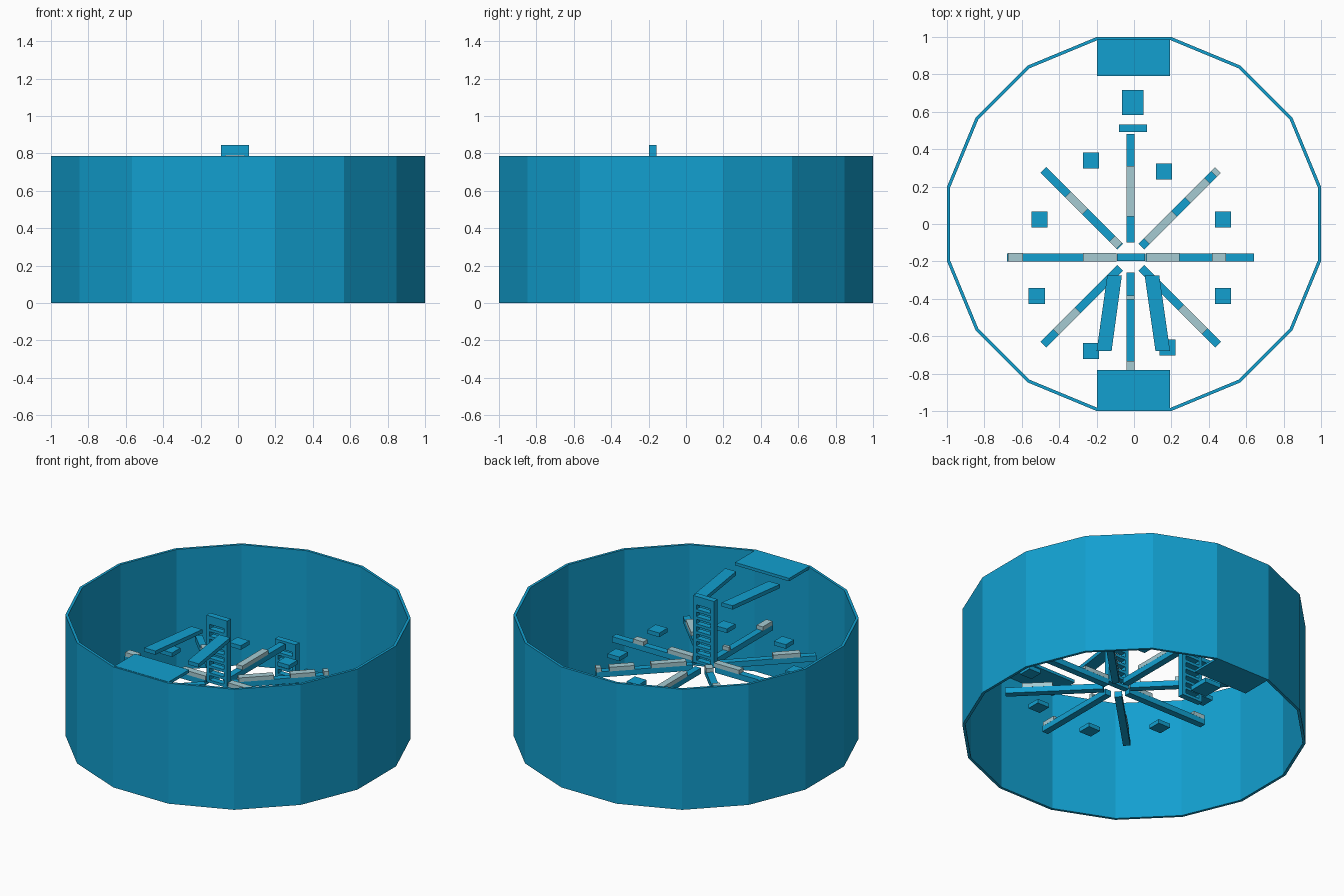
import bpy, bmesh, math
from mathutils import Vector

cube = bpy.data.objects.get("Cube")
if cube:
    bpy.data.objects.remove(cube, do_unlink=True)


def make_material(name, colour):
    mat = bpy.data.materials.new(name)
    mat.use_nodes = True
    mat.diffuse_color = colour
    mat.node_tree.nodes["Principled BSDF"].inputs["Base Color"].default_value = colour
    return mat


blue = make_material("arena_blue", (0.006, 0.35, 0.63, 1))
grey = make_material("pale_grey", (0.38, 0.60, 0.65, 1))


def finish(name, bm, mat):
    bmesh.ops.recalc_face_normals(bm, faces=bm.faces)
    mesh = bpy.data.meshes.new(name)
    bm.to_mesh(mesh)
    bm.free()
    mesh.materials.append(mat)
    obj = bpy.data.objects.new(name, mesh)
    bpy.context.collection.objects.link(obj)
    return obj


def add_prism(bm, outline, z0, z1):
    face = bm.faces.new([bm.verts.new((x, y, z0)) for x, y in outline])
    top = bmesh.ops.extrude_face_region(bm, geom=[face], use_keep_orig=True)["geom"]
    moved = [v for v in top if isinstance(v, bmesh.types.BMVert)]
    bmesh.ops.translate(bm, verts=moved, vec=(0, 0, z1 - z0))


def rect(x0, x1, y0, y1):
    return [(x0, y0), (x1, y0), (x1, y1), (x0, y1)]


def prism(name, outline, z0, z1, mat=blue):
    bm = bmesh.new()
    add_prism(bm, outline, z0, z1)
    return finish(name, bm, mat)


# Sixteen-sided open wall
SIDES, HEIGHT, THICK = 16, 0.785, 0.017
bm = bmesh.new()
rings = []
for apothem, z in ((1, 0), (1, HEIGHT), (1 - THICK, HEIGHT), (1 - THICK, 0)):
    r = apothem / math.cos(math.pi / SIDES)
    angles = [(i + 0.5) * math.tau / SIDES for i in range(SIDES)]
    rings.append([bm.verts.new((r * math.cos(a), r * math.sin(a), z)) for a in angles])
for k, ring in enumerate(rings):
    nxt = rings[(k + 1) % len(rings)]
    for i in range(SIDES):
        j = (i + 1) % SIDES
        bm.faces.new((ring[i], ring[j], nxt[j], nxt[i]))
finish("outer_wall", bm, blue)

# High platform at the front, low platform at the back
prism("front_platform", rect(-0.197, 0.193, -0.99, -0.78), 0.768, 0.787)
prism("back_platform", rect(-0.197, 0.193, 0.79, 0.99), 0, 0.015)

# Two planks leading from the high platform to the tall ladder
prism("right_plank", [(-0.2, -0.68), (-0.12, -0.68), (-0.065, -0.275), (-0.143, -0.275)], 0.762, 0.787)
prism("left_plank", [(0.115, -0.68), (0.193, -0.68), (0.135, -0.275), (0.057, -0.275)], 0.762, 0.787)

# Radial beams, with pale pads given as distances along each one
HUB = Vector((-0.018, -0.178))
pads = {
    "east": [(0.085, 0.26), (0.435, 0.51)],
    "north_east": [(0.12, 0.33), (0.43, 0.58), (0.63, 0.66)],
    "north": [(0.218, 0.488)],
    "north_west": [(0.085, 0.14), (0.345, 0.475)],
    "west": [(0.075, 0.255), (0.575, 0.655)],
    "south_west": [(0.4, 0.565)],
    "south": [(0.205, 0.225), (0.555, 0.655)],
    "south_east": [(0.38, 0.56)],
}


def strip(angle, d0, d1, width):
    along = Vector((math.cos(angle), math.sin(angle)))
    side = Vector((-along.y, along.x)) * width / 2
    near, far = HUB + along * d0, HUB + along * d1
    return [near - side, far - side, far + side, near + side]


for i, (name, spans) in enumerate(pads.items()):
    angle = i * math.tau / 8
    prism(name + "_beam", strip(angle, 0.08, 0.66, 0.043), 0.385, 0.422)
    for n, (d0, d1) in enumerate(spans):
        prism(f"{name}_pad_{n + 1}", strip(angle, d0, d1, 0.044), 0.42, 0.447, grey)

# Small stepping blocks around the beams
blocks = [(-0.23, 0.34), (0.16, 0.28), (-0.505, 0.025), (0.475, 0.025),
          (-0.52, -0.385), (0.475, -0.385), (-0.23, -0.68), (0.18, -0.66)]
for i, (x, y) in enumerate(blocks):
    prism(f"stepping_block_{i + 1}", rect(x - 0.043, x + 0.043, y - 0.043, y + 0.043), 0.403, 0.43)
prism("ladder_step", rect(-0.063, 0.05, 0.583, 0.717), 0.02, 0.05)


# Ladders: two rails, a deep top bar and evenly spaced rungs
def ladder(name, x, y, z0, z1, rungs=8):
    bm = bmesh.new()
    half, rail, depth = 0.075, 0.024, 0.019
    for s in (-1, 1):
        xs = sorted((x + s * half, x + s * (half - rail)))
        add_prism(bm, rect(*xs, y - depth, y + depth), z0, z1)
    inner = rect(x - half + rail, x + half - rail, y - depth, y + depth)
    add_prism(bm, inner, z1 - 0.055, z1)
    pitch = (z1 - 0.055 - z0) / rungs
    for i in range(rungs):
        z = z0 + i * pitch
        add_prism(bm, inner, z, z + 0.018)
    finish(name, bm, blue)


ladder("tall_ladder", -0.015, -0.178, 0.41, 0.845)
ladder("back_ladder", -0.005, 0.512, 0.01, 0.43)
